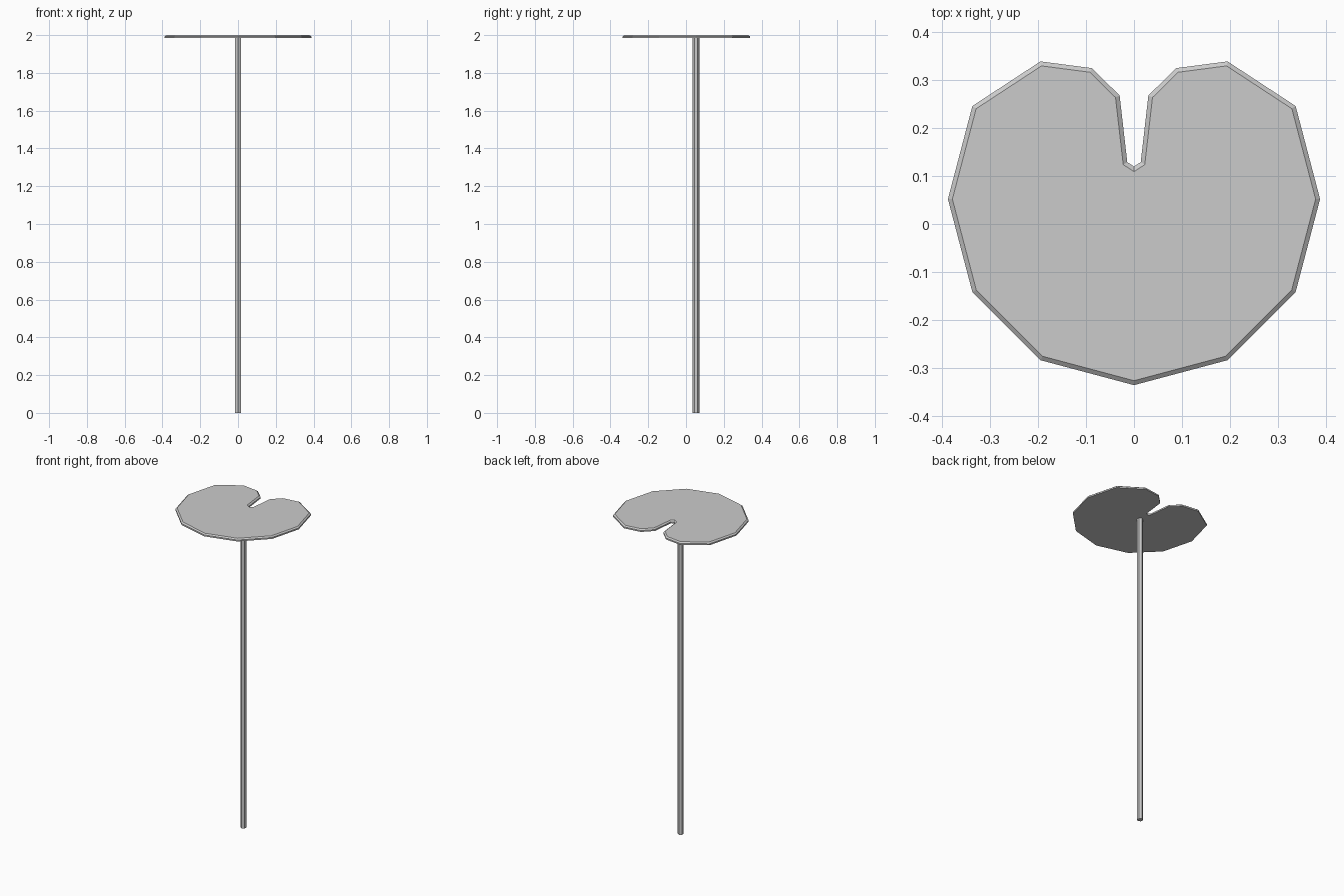
import bpy
import bmesh

cube = bpy.data.objects.get("Cube")
if cube:
    bpy.data.objects.remove(cube, do_unlink=True)

# One plain grey for the whole plant
grey = bpy.data.materials.new("plain_grey")
grey.use_nodes = True
colour = (0.6, 0.6, 0.6, 1)
grey.diffuse_color = colour
grey.node_tree.nodes["Principled BSDF"].inputs["Base Color"].default_value = colour

CENTRE_Y = 0.053
TOP, RIM, UNDERSIDE = 2.0, 1.993, 1.984


def add_object(name, bm):
    bmesh.ops.recalc_face_normals(bm, faces=bm.faces[:])
    mesh = bpy.data.meshes.new(name)
    bm.to_mesh(mesh)
    bm.free()
    mesh.materials.append(grey)
    obj = bpy.data.objects.new(name, mesh)
    bpy.context.collection.objects.link(obj)
    return obj


# Notched pad: half outline from front tip to notch, mirrored across x
half = [(0.195, -0.284), (0.337, -0.142), (0.388, 0.052), (0.337, 0.246),
        (0.195, 0.339), (0.088, 0.325), (0.030, 0.268), (0.014, 0.129)]
outline = [(0, -0.336)] + half + [(0, 0.12)] + [(-x, y) for x, y in reversed(half)]

bm = bmesh.new()
lower = [bm.verts.new((x, y, UNDERSIDE)) for x, y in outline]
upper = [bm.verts.new((x, y, RIM)) for x, y in outline]
bm.faces.new(lower[::-1])
top_face = bm.faces.new(upper)
for i in range(len(outline)):
    j = (i + 1) % len(outline)
    bm.faces.new((lower[i], lower[j], upper[j], upper[i]))

# Sloped rim around the flat top
bm.normal_update()
bmesh.ops.inset_region(bm, faces=[top_face], thickness=0.009,
                       depth=TOP - RIM, use_even_offset=True)
for v in bm.verts:
    if v.co.z > RIM + 0.001:
        v.co.z = TOP
add_object("lily_pad", bm)

# Six-sided stem with corners facing front and back
bm = bmesh.new()
bmesh.ops.create_cone(bm, cap_ends=True, segments=6, radius1=0.0175,
                      radius2=0.0175, depth=UNDERSIDE)
bmesh.ops.translate(bm, verts=bm.verts[:], vec=(0, CENTRE_Y, UNDERSIDE / 2))
add_object("stem", bm)
